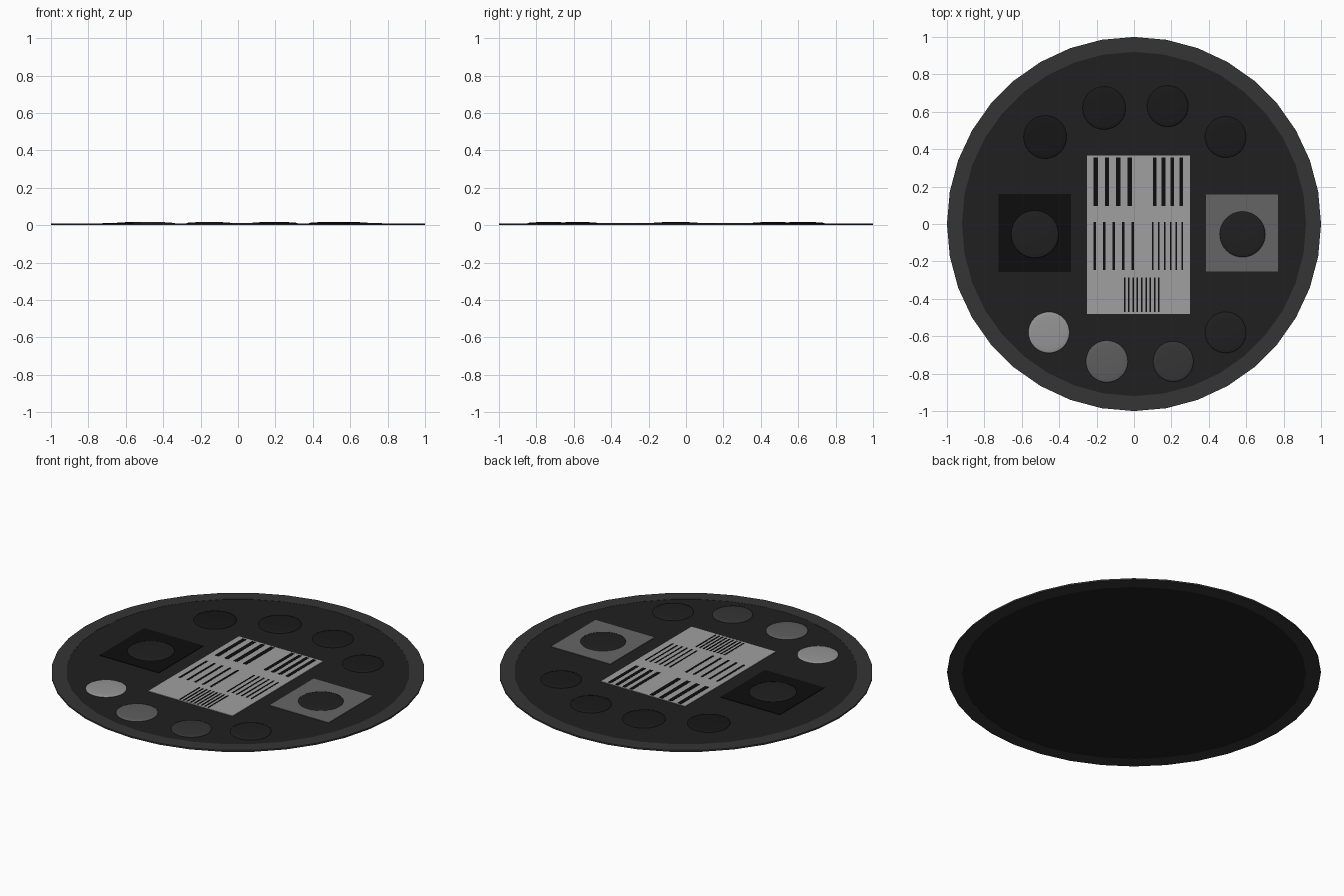
import bpy, bmesh
from math import cos, sin, pi

if "Cube" in bpy.data.objects:
    bpy.data.objects.remove(bpy.data.objects["Cube"])

mats = {}
def paint(ob, v):
    if v not in mats:
        m = bpy.data.materials.new("grey_%g" % v)
        m.diffuse_color = (v, v, v, 1)
        m.use_nodes = True
        m.node_tree.nodes["Principled BSDF"].inputs["Base Color"].default_value = m.diffuse_color
        mats[v] = m
    ob.data.materials.append(mats[v])

def finish(name, bm, v, smooth=False):
    bmesh.ops.recalc_face_normals(bm, faces=bm.faces[:])
    for f in bm.faces:
        f.smooth = smooth
    me = bpy.data.meshes.new(name)
    bm.to_mesh(me)
    bm.free()
    ob = bpy.data.objects.new(name, me)
    bpy.context.collection.objects.link(ob)
    paint(ob, v)
    return ob

def lathe(name, profile, n, v, loc=(0, 0, 0), smooth=False, closed=False):
    """Revolve (r, z) points; r = 0 becomes a single pole."""
    bm = bmesh.new()
    rings = []
    for r, z in profile:
        if r == 0:
            rings.append([bm.verts.new((0, 0, z))] * n)
        else:
            rings.append([bm.verts.new((r * cos(2 * pi * i / n), r * sin(2 * pi * i / n), z)) for i in range(n)])
    pairs = list(zip(rings, rings[1:])) + ([(rings[-1], rings[0])] if closed else [])
    for a, b in pairs:
        for i in range(n):
            j = (i + 1) % n
            bm.faces.new(list(dict.fromkeys((a[i], a[j], b[j], b[i]))))
    ob = finish(name, bm, v, smooth)
    ob.location = loc
    return ob

def slabs(name, rects, z0, z1, v):
    """Thin boxes from (x0, x1, y0, y1) rectangles, in one object."""
    bm = bmesh.new()
    for x0, x1, y0, y1 in rects:
        vs = bmesh.ops.create_cube(bm, size=1)["verts"]
        for p in vs:
            p.co = (x0 if p.co.x < 0 else x1, y0 if p.co.y < 0 else y1, z0 if p.co.z < 0 else z1)
    return finish(name, bm, v)

# Round base: outer rim and dark face
lathe("rim", [(0.92, 0), (1, 0), (1, 0.009), (0.92, 0.009)], 36, 0.035, closed=True)
lathe("face", [(0, 0.001), (0.92, 0.001), (0.92, 0.008), (0, 0.008)], 36, 0.014)

# Square patches and centre panel
slabs("dark_patch", [(-0.725, -0.337, -0.257, 0.16)], 0.007, 0.011, 0.004)
slabs("light_patch", [(0.385, 0.77, -0.255, 0.157)], 0.007, 0.011, 0.13)
slabs("centre_panel", [(-0.25, 0.30, -0.48, 0.365)], 0.007, 0.011, 0.35)

# Groups of bars: first x, last x, count, width, y range
groups = [(-0.205, -0.023, 4, 0.024, 0.095, 0.355),
          (0.111, 0.252, 4, 0.02, 0.095, 0.355),
          (-0.21, -0.007, 5, 0.012, -0.245, 0.01),
          (0.101, 0.258, 6, 0.008, -0.245, 0.01),
          (-0.05, 0.133, 9, 0.008, -0.47, -0.285)]
bars = []
for a, b, n, w, y0, y1 in groups:
    for i in range(n):
        x = a + (b - a) * i / (n - 1)
        bars.append((x - w / 2, x + w / 2, y0, y1))
slabs("bars", bars, 0.01, 0.0125, 0.004)

# Shallow domed buttons: x, y, radius, shade
buttons = [(-0.16, 0.62, 0.115, 0.01), (0.18, 0.63, 0.11, 0.01), (0.49, 0.465, 0.11, 0.01),
           (-0.475, 0.465, 0.115, 0.008), (-0.455, -0.58, 0.11, 0.3), (-0.145, -0.735, 0.112, 0.11),
           (0.21, -0.735, 0.108, 0.035), (0.49, -0.58, 0.11, 0.014),
           (-0.53, -0.055, 0.127, 0.014), (0.58, -0.055, 0.122, 0.014)]
for k, (x, y, r, v) in enumerate(buttons):
    dome = [(r, 0.007)] + [(r * cos(t * pi / 10), 0.011 + 0.006 * sin(t * pi / 10)) for t in range(5)] + [(0, 0.017)]
    lathe("button_%d" % (k + 1), dome, 32, v, (x, y, 0), True)
